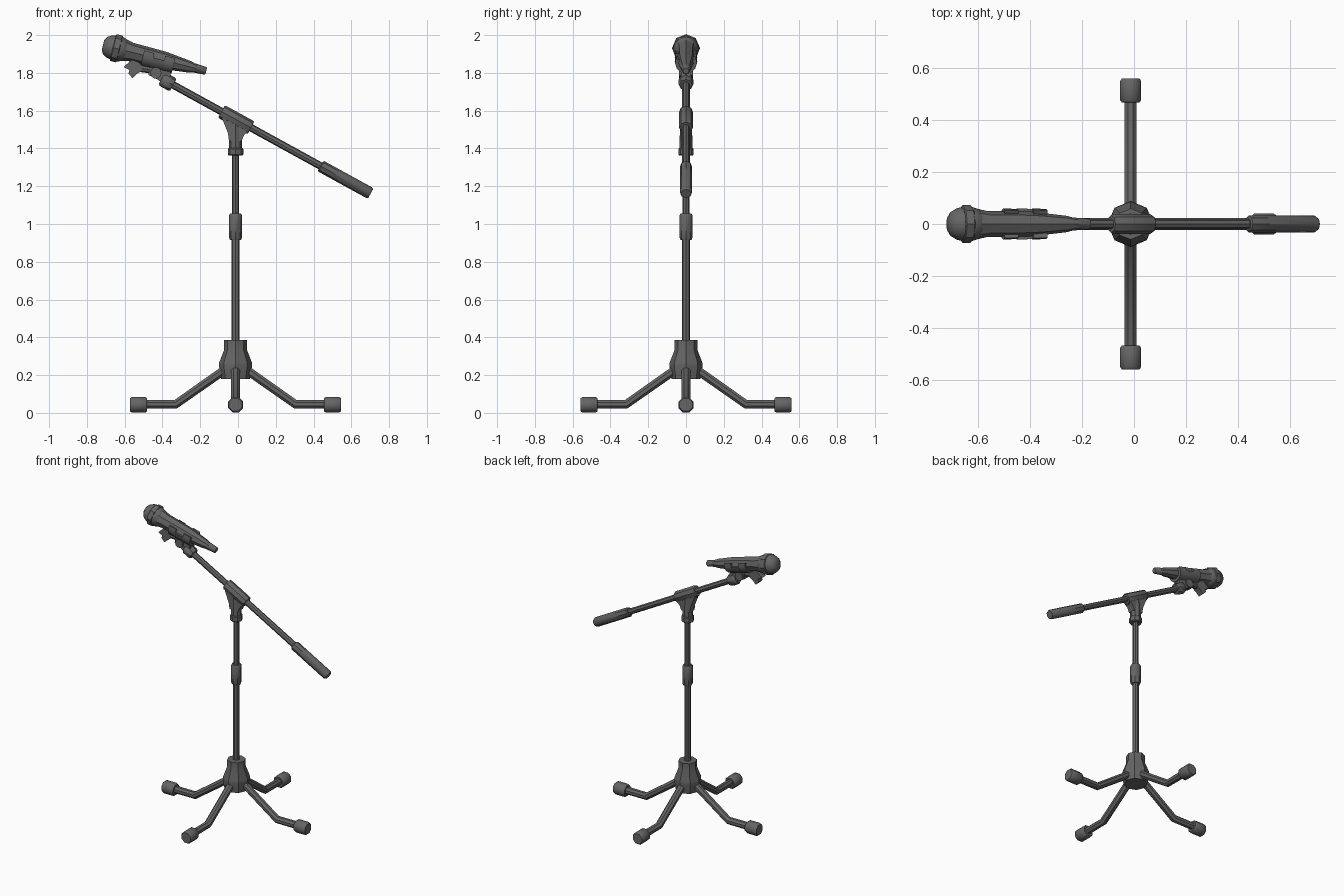
import bpy, bmesh, math
from mathutils import Vector

if "Cube" in bpy.data.objects:
    bpy.data.objects.remove(bpy.data.objects["Cube"])

CX = -0.013                      # pole axis
DARK = bpy.data.materials.new("dark_grey")
DARK.diffuse_color = (0.13, 0.13, 0.13, 1)
DARK.use_nodes = True
DARK.node_tree.nodes["Principled BSDF"].inputs["Base Color"].default_value = DARK.diffuse_color


def finish(name, bm, angle=40):
    bmesh.ops.recalc_face_normals(bm, faces=bm.faces)
    me = bpy.data.meshes.new(name)
    bm.to_mesh(me)
    bm.free()
    me.materials.append(DARK)
    ob = bpy.data.objects.new(name, me)
    bpy.context.collection.objects.link(ob)
    bpy.ops.object.select_all(action='DESELECT')
    ob.select_set(True)
    bpy.context.view_layer.objects.active = ob
    bpy.ops.object.shade_smooth_by_angle(angle=math.radians(angle))
    return ob


def skin(name, rings, sides, roll=0.0):
    """Capped tube through rings of (centre, normal, radius)."""
    bm = bmesh.new()
    loops = []
    for c, n, r in rings:
        n = n.normalized()
        ref = Vector((0, 0, 1)) if abs(n.z) < 0.95 else Vector((0, 1, 0))
        u = ref.cross(n).normalized()
        v = n.cross(u)
        loops.append([bm.verts.new(c + r * (u * math.cos(a) + v * math.sin(a)))
                      for a in (roll + 2 * math.pi * i / sides for i in range(sides))])
    for a, b in zip(loops, loops[1:]):
        for i in range(sides):
            j = (i + 1) % sides
            bm.faces.new((a[i], a[j], b[j], b[i]))
    bm.faces.new(loops[0])
    bm.faces.new(loops[-1])
    return finish(name, bm)


def lathe(name, origin, axis, profile, sides=8, roll=0.0):
    o, d = Vector(origin), Vector(axis).normalized()
    return skin(name, [(o + d * t, d, r) for t, r in profile], sides, roll)


def slab(name, outline, half):
    """Outline in x-z, extruded to y = +-half."""
    bm = bmesh.new()
    f = bm.faces.new([bm.verts.new((x, -half, z)) for x, z in outline])
    ext = bmesh.ops.extrude_face_region(bm, geom=[f])['geom']
    bmesh.ops.translate(bm, vec=(0, 2 * half, 0),
                        verts=[v for v in ext if isinstance(v, bmesh.types.BMVert)])
    return finish(name, bm, 30)


UP = (0, 0, 1)
base = (CX, 0, 0)

# base hub, pole sections and collars
lathe("base_hub", base, UP, [(.18, .076), (.25, .088), (.268, .086), (.335, .06), (.385, .06)])
lathe("lower_pole", base, UP, [(.36, .021), (.95, .021)])
lathe("upper_pole", base, UP, [(.95, .019), (1.42, .019)])
lathe("height_clutch", base, UP, [(.915, .029), (.93, .035), (1.045, .035), (1.055, .029)])
lathe("top_collar", base, UP, [(1.362, .036), (1.367, .041), (1.398, .041), (1.403, .036)])
lathe("tee_socket", base, UP, [(1.39, .034), (1.45, .034), (1.53, .03)])

# four bent legs with rubber feet
for i in range(4):
    a = i * math.pi / 2
    d = Vector((math.cos(a), math.sin(a), 0))
    p = [Vector(base) + d * r + Vector((0, 0, z))
         for r, z in ((.04, .24), (.318, .045), (.53, .045))]
    t1, t2 = (p[1] - p[0]).normalized(), (p[2] - p[1]).normalized()
    skin(f"leg_{i + 1}", [(p[0], t1, .025), (p[1], t1 + t2, .025), (p[2], t2, .025)], 8, math.pi / 8)
    lathe(f"foot_{i + 1}", Vector(base) + Vector((0, 0, .043)), d,
          [(.468, .037), (.476, .0435), (.55, .0435), (.559, .037)], 8, math.pi / 8)

# slanted boom, its clamp and counterweight
ang = math.radians(28.8)
B = Vector((math.cos(ang), 0, -math.sin(ang)))
joint = Vector((-.01, 0, 1.553))
lathe("boom_arm", joint, B, [(-.42, .02), (.6, .02)])
lathe("boom_clamp", joint, B, [(-.088, .034), (-.08, .038), (.082, .038), (.09, .034)])
slab("clamp_gusset", [(-.048, 1.44), (.02, 1.44), (.032, 1.47), (.066, 1.50),
                      (.05, 1.53), (-.07, 1.59), (-.085, 1.56), (-.053, 1.48)], .026)
lathe("counterweight", joint, B, [(.51, .027), (.515, .032), (.803, .032), (.813, .026)])
lathe("boom_tip_nut", joint, B, [(-.45, .03), (-.44, .039), (-.39, .039), (-.38, .034)])

# microphone: head, ring, tapered body
tilt = math.radians(14.2)
M = Vector((math.cos(tilt), 0, -math.sin(tilt)))
N = Vector((math.sin(tilt), 0, math.cos(tilt)))
head = Vector((-.643, 0, 1.93))
lathe("mic_grille", head, M, [(-.074, .028), (-.062, .047), (-.04, .06), (-.015, .066),
                              (.015, .068), (.045, .058), (.055, .05)], 12)
lathe("mic_grille_ring", head, M, [(-.02, .068), (-.016, .073), (.014, .073), (.018, .068)], 8)
lathe("mic_body", head, M, [(.02, .06), (.045, .058), (.08, .05), (.26, .047),
                            (.40, .031), (.42, .025), (.485, .021), (.49, .016)], 8)


# clip: open cradle around the underside of the body
def cradle(name, t0, t1, top):
    bm = bmesh.new()
    steps, rows = 8, []
    for k in range(steps + 1):
        a = math.radians(-180 - top + (180 + 2 * top) * k / steps)
        e = Vector((0, math.cos(a), 0)) + N * math.sin(a)
        rows.append([bm.verts.new(head + M * t + e * r)
                     for t, r in ((t0, .036), (t1, .03), (t1, .058), (t0, .06))])
    for p, q in zip(rows, rows[1:]):
        for i in range(4):
            j = (i + 1) % 4
            bm.faces.new((p[i], p[j], q[j], q[i]))
    bm.faces.new(rows[0])
    bm.faces.new(rows[-1])
    return finish(name, bm)


cradle("clip_front", .145, .2, 25)
cradle("clip_middle", .2, .26, 0)
cradle("clip_rear", .26, .315, 25)

# clip swivel: neck, pivot and thumb screw
slab("clip_neck", [(-.355, 1.765), (-.39, 1.735), (-.425, 1.765), (-.475, 1.79),
                   (-.465, 1.84), (-.36, 1.815)], .026)
lathe("clip_pivot", (-.435, -.036, 1.80), (0, 1, 0), [(0, .03), (.072, .03)], 10)
lathe("thumb_screw_stem", (-.44, 0, 1.815), (-1, 0, .12), [(0, .02), (.1, .02)])
slab("thumb_screw_wing", [(-.505, 1.845), (-.51, 1.81), (-.535, 1.795), (-.558, 1.772),
                          (-.58, 1.795), (-.575, 1.815), (-.605, 1.83), (-.59, 1.845), (-.56, 1.87)], .022)
